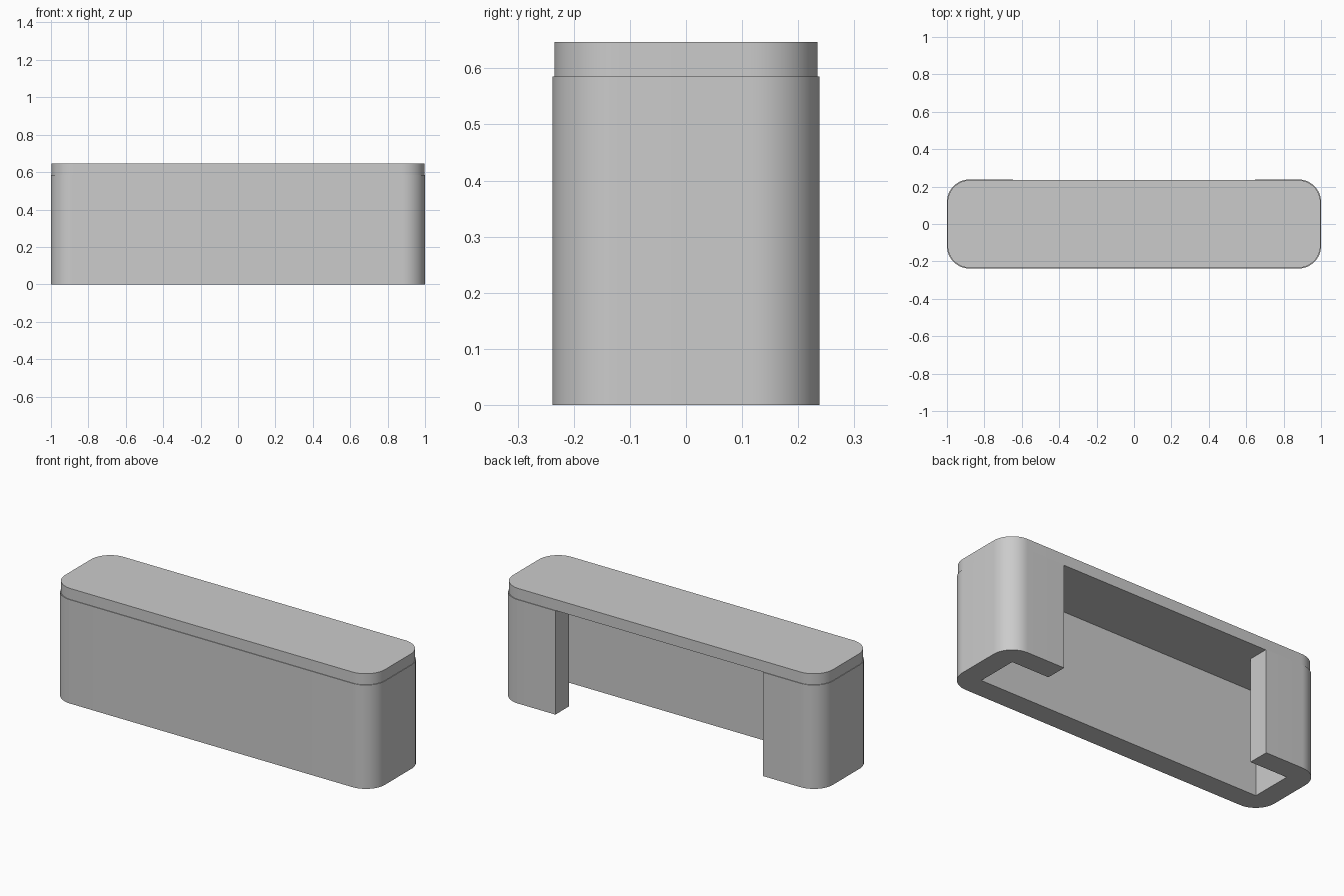
import bpy, bmesh, math

cube = bpy.data.objects.get("Cube")
if cube:
    bpy.data.objects.remove(cube, do_unlink=True)

HALF_X, HALF_Y = 1.0, 0.238      # outer half sizes of the curved wall
WALL = 0.12                      # wall thickness
OPENING = 0.648                  # half width of the rear opening
SEAM, HEIGHT = 0.585, 0.647      # underside and top of the counter

grey = bpy.data.materials.new("plain_grey")
colour = (0.6, 0.6, 0.6, 1.0)
grey.diffuse_color = colour
grey.use_nodes = True
shader = next(n for n in grey.node_tree.nodes if n.type == 'BSDF_PRINCIPLED')
shader.inputs["Base Color"].default_value = colour


def rounded_outline(hx, hy, radius, steps=16):
    """Counterclockwise rounded rectangle, starting at the back left corner."""
    points = []
    for corner, (sx, sy) in enumerate([(-1, 1), (-1, -1), (1, -1), (1, 1)]):
        for i in range(steps + 1):
            a = math.pi / 2 * (corner + 1 + i / steps)
            points.append((sx * (hx - radius) + radius * math.cos(a),
                           sy * (hy - radius) + radius * math.sin(a)))
    return points


def extrude_outline(name, outline, z0, z1):
    """Solid prism from a flat outline, smooth on its round corners."""
    bm = bmesh.new()
    face = bm.faces.new([bm.verts.new((x, y, z0)) for x, y in outline])
    top = bmesh.ops.extrude_face_region(bm, geom=[face])["geom"]
    bmesh.ops.translate(bm, vec=(0, 0, z1 - z0),
                        verts=[v for v in top if isinstance(v, bmesh.types.BMVert)])
    bmesh.ops.recalc_face_normals(bm, faces=bm.faces)
    mesh = bpy.data.meshes.new(name)
    bm.to_mesh(mesh)
    bm.free()
    mesh.materials.append(grey)
    obj = bpy.data.objects.new(name, mesh)
    bpy.context.collection.objects.link(obj)
    bpy.ops.object.select_all(action='DESELECT')
    obj.select_set(True)
    bpy.context.view_layer.objects.active = obj
    bpy.ops.object.shade_smooth_by_angle(angle=math.radians(30))
    return obj


# Desk wall: rounded outside, square inside, open at the back
ix, iy = HALF_X - WALL, HALF_Y - WALL
inside = [(OPENING, HALF_Y), (OPENING, iy), (ix, iy), (ix, -iy)]
inside += [(-x, y) for x, y in reversed(inside)]
# the outer run ends at the back right corner, then returns along the inside
extrude_outline("desk_wall", rounded_outline(HALF_X, HALF_Y, 0.12) + inside, 0, SEAM)

# Counter slab, very slightly smaller than the wall
extrude_outline("counter_top", rounded_outline(0.997, 0.2345, 0.12), SEAM, HEIGHT)
